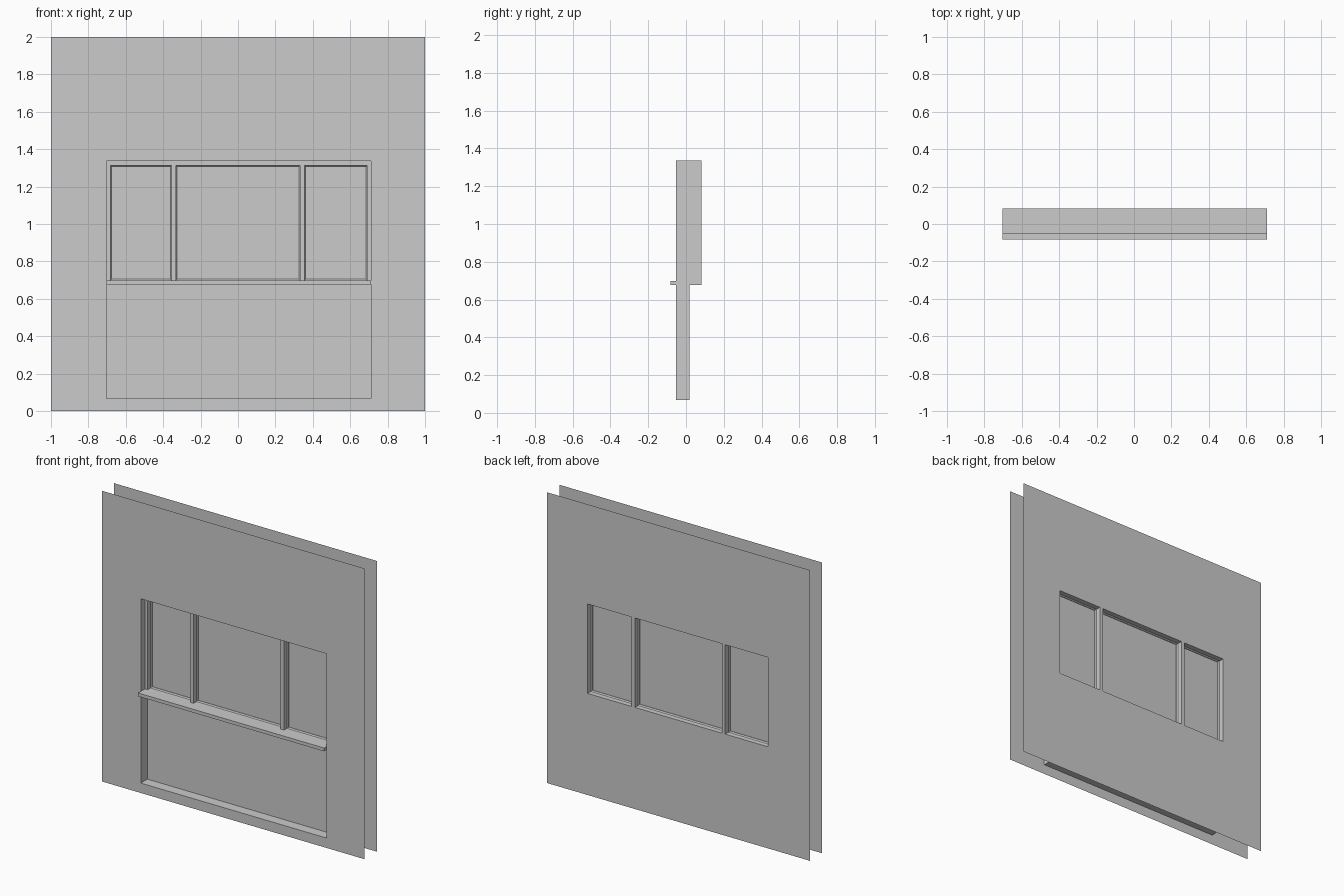
import bpy, bmesh

if "Cube" in bpy.data.objects:
    bpy.data.objects.remove(bpy.data.objects["Cube"])

# Key dimensions
FRONT, FRAME, PANE, NICHE, BACK = -0.053, -0.009, 0.035, 0.018, 0.082
XL, XR = -0.703, 0.712
Z_LOW, Z_SILL0, Z_SILL1, Z_HEAD, Z_TOP = 0.068, 0.676, 0.699, 1.314, 1.336
OPENINGS = [(-0.682, -0.356), (-0.332, 0.331), (0.356, 0.691)]


def make(name, bm):
    bmesh.ops.remove_doubles(bm, verts=bm.verts, dist=1e-5)
    bmesh.ops.recalc_face_normals(bm, faces=bm.faces)
    me = bpy.data.meshes.new(name)
    bm.to_mesh(me)
    bm.free()
    ob = bpy.data.objects.new(name, me)
    bpy.context.collection.objects.link(ob)
    return ob


def quad(bm, pts):
    bm.faces.new([bm.verts.new(p) for p in pts])


def sheet(bm, y, rect, holes=()):
    """Flat upright sheet with rectangular holes; rects are (x0, x1, z0, z1)."""
    rects = [rect, *holes]
    xs = sorted({v for r in rects for v in r[:2]})
    zs = sorted({v for r in rects for v in r[2:]})
    for a, b in zip(xs, xs[1:]):
        for c, d in zip(zs, zs[1:]):
            mx, mz = (a + b) / 2, (c + d) / 2
            if not any(h[0] < mx < h[1] and h[2] < mz < h[3] for h in holes):
                quad(bm, [(a, y, c), (b, y, c), (b, y, d), (a, y, d)])
    bmesh.ops.remove_doubles(bm, verts=bm.verts, dist=1e-5)
    bmesh.ops.dissolve_limit(bm, angle_limit=0.01, verts=bm.verts, edges=bm.edges)


def tunnel(bm, rect, steps):
    """Rectangular tube along y; steps are (y, inset)."""
    def loop(y, i):
        x0, x1, z0, z1 = rect
        return [(x0 + i, y, z0 + i), (x1 - i, y, z0 + i),
                (x1 - i, y, z1 - i), (x0 + i, y, z1 - i)]
    for s, t in zip(steps, steps[1:]):
        p, q = loop(*s), loop(*t)
        for k in range(4):
            n = (k + 1) % 4
            quad(bm, [p[k], p[n], q[n], q[k]])


def box(name, x0, x1, y0, y1, z0, z1):
    bm = bmesh.new()
    bmesh.ops.create_cube(bm, size=1)
    for v in bm.verts:
        v.co = ((x0 + x1) / 2 + v.co.x * (x1 - x0),
                (y0 + y1) / 2 + v.co.y * (y1 - y0),
                (z0 + z1) / 2 + v.co.z * (z1 - z0))
    return make(name, bm)


wall = (-1, 1, 0, 2)
window = (XL, XR, Z_SILL0, Z_TOP)
niche = (XL, XR, Z_LOW, Z_SILL0)
holes = [(a, b, Z_SILL1, Z_HEAD) for a, b in OPENINGS]

# Outer and inner wall skins
bm = bmesh.new()
sheet(bm, FRONT, wall, [(XL, XR, Z_LOW, Z_TOP)])
make("wall_front", bm)
bm = bmesh.new()
sheet(bm, BACK, wall, holes)
make("wall_back", bm)

# Window reveal and recessed panel below it
bm = bmesh.new()
tunnel(bm, window, [(FRONT, 0), (BACK, 0)])
make("window_reveal", bm)
bm = bmesh.new()
tunnel(bm, niche, [(FRONT, 0), (NICHE, 0)])
sheet(bm, NICHE, niche)
make("lower_recess", bm)

# Frame with a glazing bead around each opening
bm = bmesh.new()
sheet(bm, FRAME, window, holes)
for h in holes:
    tunnel(bm, h, [(FRAME, 0), (PANE - 0.012, 0), (PANE - 0.004, 0.006),
                   (PANE + 0.004, 0.006), (PANE + 0.012, 0), (BACK, 0)])
make("window_frame", bm)

# Panes
for n, h in zip(("left", "middle", "right"), holes):
    bm = bmesh.new()
    sheet(bm, PANE, h)
    make("pane_" + n, bm)

# Projecting sill
box("sill", XL, XR, -0.082, FRAME, Z_SILL0, Z_SILL1)
